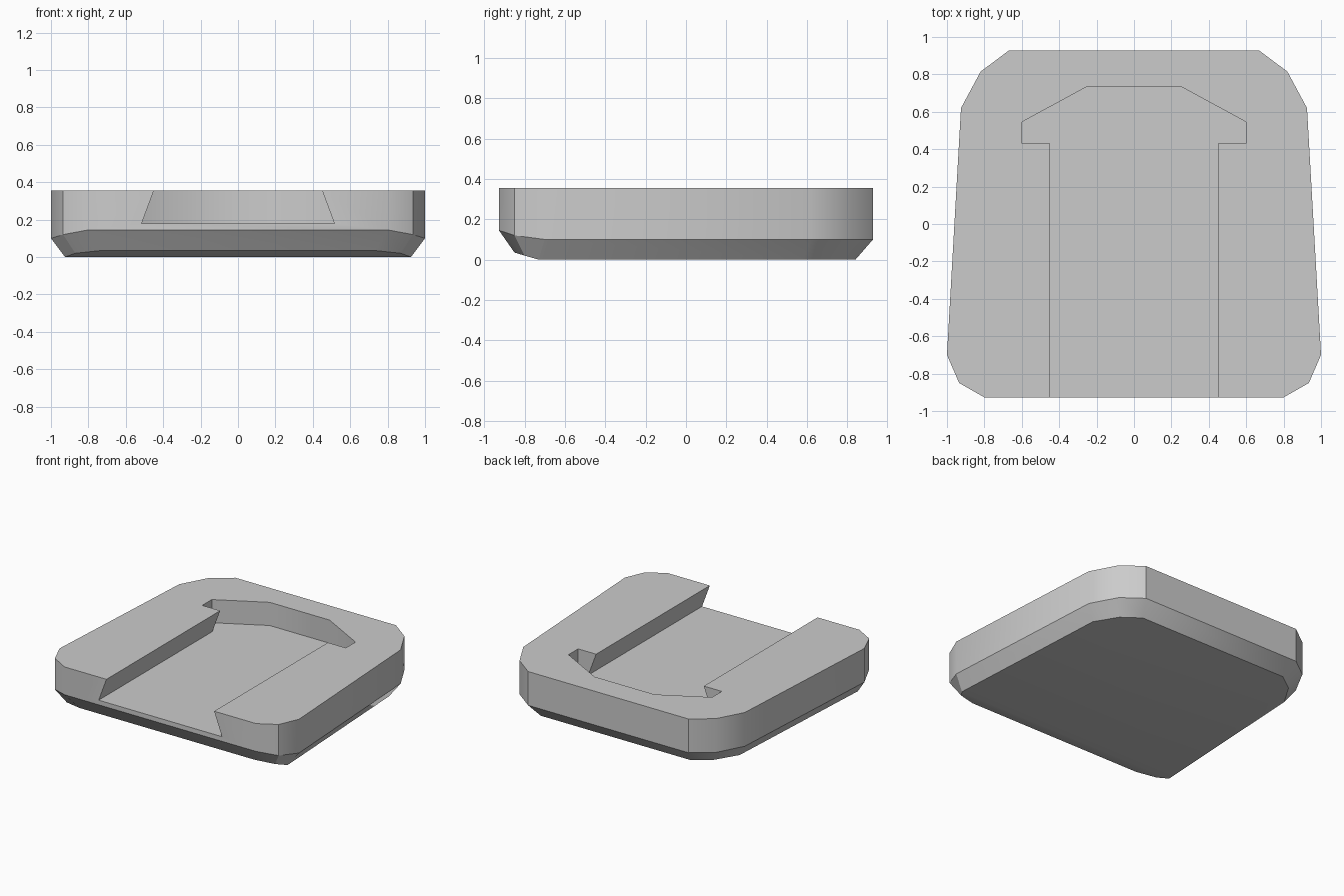
import bpy, bmesh, math

cube = bpy.data.objects.get("Cube")
if cube:
    bpy.data.objects.remove(cube, do_unlink=True)

TOP, FLOOR, FRONT, BACK = 0.355, 0.18, -0.927, 0.927

grey = bpy.data.materials.new("plain grey")
grey.use_nodes = True
colour = (0.6, 0.6, 0.6, 1)
grey.diffuse_color = colour
grey.node_tree.nodes["Principled BSDF"].inputs["Base Color"].default_value = colour

bm = bmesh.new()


def mirrored_ring(half):
    """Vertices from the front left round the back to the front right."""
    points = half + [(-x, y, z) for x, y, z in reversed(half)]
    return [bm.verts.new(p) for p in points]


def wall(a, b, closed=False):
    """Quads between two rings of equal length."""
    n = len(a)
    for i in range(n if closed else n - 1):
        j = (i + 1) % n
        bm.faces.new((a[i], a[j], b[j], b[i]))


# Outer outline, with the height of the lower rim at each corner
outline = [(0.8, FRONT, 0.145), (0.935, -0.85, 0.12), (1, -0.7, 0.1),
           (0.925, 0.62, 0.1), (0.82, 0.815, 0.1), (0.67, BACK, 0.1)]
base_outline = [(0.73, -0.85, 0.035), (0.87, -0.80, 0.02), (0.925, -0.73, 0),
                (0.855, 0.58, 0), (0.755, 0.745, 0), (0.625, 0.84, 0)]
rim = mirrored_ring(outline)
top = mirrored_ring([(x, y, TOP) for x, y, _ in outline])
base = mirrored_ring(base_outline)

# Dovetail channel ending in a wider, upright-walled head
head = [(0.6, 0.43), (0.6, 0.545), (0.25, 0.735)]


def slot_ring(width, z):
    half = [(width, FRONT), (width, head[0][1])] + head
    return mirrored_ring([(x, y, z) for x, y in half])


slot_top = slot_ring(0.45, TOP)
slot_floor = slot_ring(0.515, FLOOR)

# Side walls, bevelled underside and slot walls
wall(top, rim)
wall(rim, base, closed=True)
wall(slot_top, slot_floor)

# Top, slot floor and notched front
bm.faces.new(top + slot_top[::-1])
bm.faces.new(slot_floor)
bm.faces.new((rim[0], top[0], slot_top[0], slot_floor[0],
              slot_floor[-1], slot_top[-1], top[-1], rim[-1]))

# Flat base and its sloping front strip
bm.faces.new(base[2:-2])
bm.faces.new(base[:3] + base[-3:])

bmesh.ops.recalc_face_normals(bm, faces=bm.faces)
mesh = bpy.data.meshes.new("slotted_block")
bm.to_mesh(mesh)
bm.free()
mesh.materials.append(grey)

block = bpy.data.objects.new("slotted_block", mesh)
bpy.context.collection.objects.link(block)
bpy.ops.object.select_all(action="DESELECT")
block.select_set(True)
bpy.context.view_layer.objects.active = block
bpy.ops.object.shade_smooth_by_angle(angle=math.radians(30))
